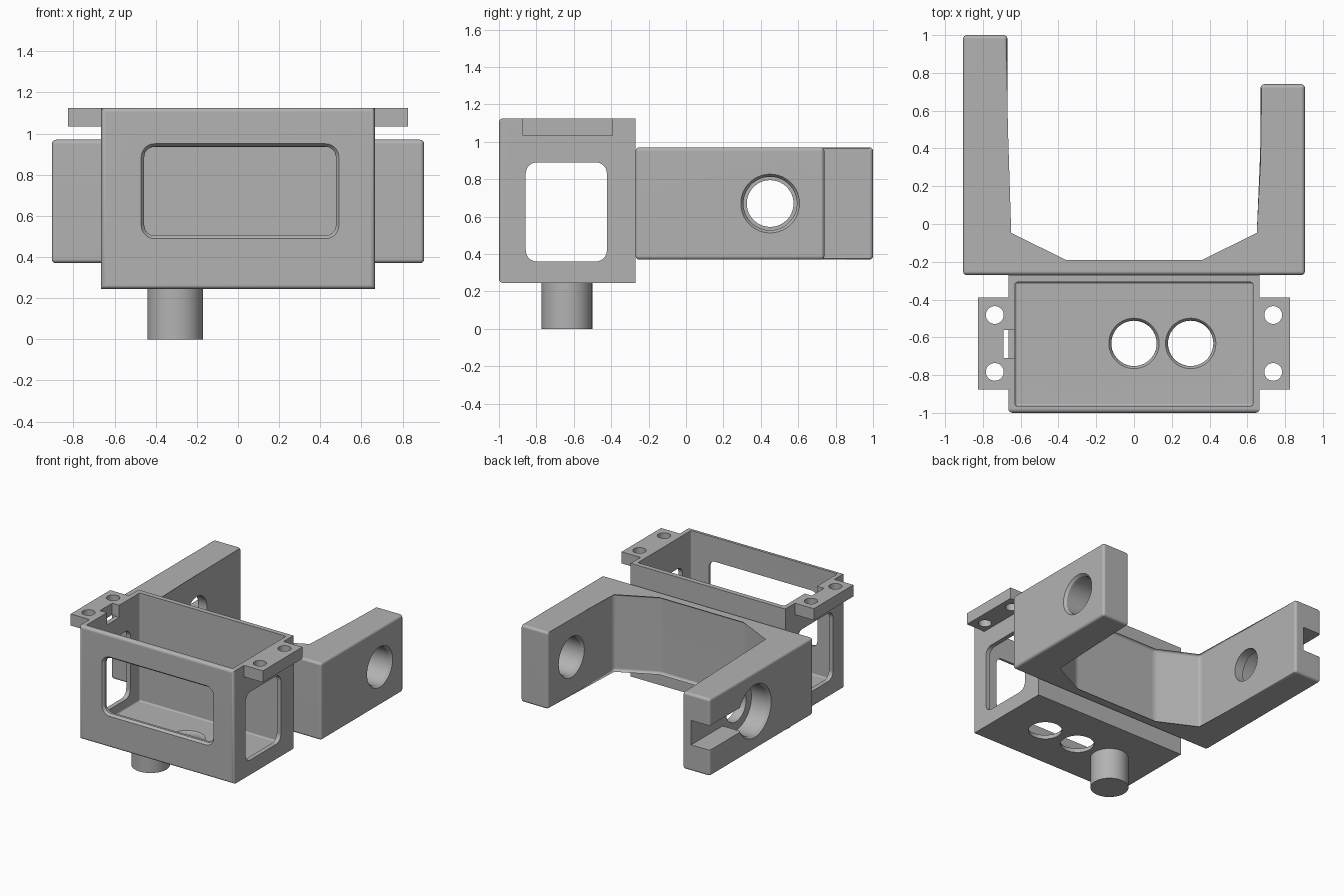
import bpy, bmesh
from math import pi, cos, sin, radians

cube = bpy.data.objects.get("Cube")
if cube:
    bpy.data.objects.remove(cube, do_unlink=True)

GREY = (0.45, 0.45, 0.45, 1)
mat = bpy.data.materials.new("plain_grey")
mat.use_nodes = True
mat.diffuse_color = GREY
mat.node_tree.nodes["Principled BSDF"].inputs["Base Color"].default_value = GREY


def make(name, bm):
    bmesh.ops.remove_doubles(bm, verts=bm.verts, dist=1e-5)
    bmesh.ops.recalc_face_normals(bm, faces=bm.faces)
    me = bpy.data.meshes.new(name)
    bm.to_mesh(me)
    bm.free()
    ob = bpy.data.objects.new(name, me)
    bpy.context.collection.objects.link(ob)
    me.materials.append(mat)
    return ob


def place(axis, a, b, d):
    return {"x": (d, a, b), "y": (a, d, b), "z": (a, b, d)}[axis]


def loft(bm, rings):
    rings = [[bm.verts.new(p) for p in ring] for ring in rings]
    n = len(rings[0])
    for low, high in zip(rings, rings[1:]):
        for i in range(n):
            j = (i + 1) % n
            bm.faces.new((low[i], low[j], high[j], high[i]))
    bm.faces.new(rings[0])
    bm.faces.new(rings[-1])


def rounded_prism(name, axis, centre, half, radius, sections, steps=8):
    """Rounded rectangle swept along an axis; sections are (position, grow)."""
    rings = []
    for d, grow in sections:
        ring = []
        for q, (sa, sb) in enumerate([(1, 1), (-1, 1), (-1, -1), (1, -1)]):
            for k in range(steps):
                t = (q + k / (steps - 1)) * pi / 2
                a = centre[0] + sa * (half[0] - radius) + (radius + grow) * cos(t)
                b = centre[1] + sb * (half[1] - radius) + (radius + grow) * sin(t)
                ring.append(place(axis, a, b, d))
        rings.append(ring)
    # drop the repeated points of full circles
    keep = [i for i in range(len(rings[0]))
            if sum((u - v) ** 2 for u, v in zip(rings[0][i], rings[0][i - 1])) > 1e-10]
    bm = bmesh.new()
    loft(bm, [[r[i] for i in keep] for r in rings])
    return make(name, bm)


def cylinder(name, axis, centre, r, sections):
    return rounded_prism(name, axis, centre, (r, r), r, sections, steps=12)


def block(name, x, y, z, bevel=0, pick=lambda e: True):
    bm = bmesh.new()
    loft(bm, [[(x[0], y[0], h), (x[1], y[0], h), (x[1], y[1], h), (x[0], y[1], h)] for h in z])
    if bevel:
        bmesh.ops.bevel(bm, geom=[e for e in bm.edges if pick(e)], offset=bevel,
                        segments=4, profile=0.5, affect="EDGES")
    return make(name, bm)


def cut(ob, *cutters):
    for cutter in cutters:
        mod = ob.modifiers.new("cut", "BOOLEAN")
        mod.operation = "DIFFERENCE"
        mod.solver = "EXACT"
        mod.object = cutter
        bpy.context.view_layer.objects.active = ob
        bpy.ops.object.modifier_apply(modifier=mod.name)
        bpy.data.objects.remove(cutter, do_unlink=True)


def finish(ob):
    bpy.ops.object.select_all(action="DESELECT")
    ob.select_set(True)
    bpy.context.view_layer.objects.active = ob
    bpy.ops.object.shade_smooth_by_angle(angle=radians(32))
    ob.modifiers.new("normals", "WEIGHTED_NORMAL").keep_sharp = True


# Open-topped housing with rounded front edges
housing = block("housing", (-0.665, 0.665), (-1, -0.27), (0.245, 1.125), 0.022,
                lambda e: all(v.co.y < -0.9 for v in e.verts))
cut(housing,
    block("cavity", (-0.63, 0.63), (-0.963, -0.308), (0.285, 1.3), 0.012),
    rounded_prism("front_window", "y", (0.01, 0.72), (0.465, 0.215), 0.05,
                  [(-1.02, 0.03), (-0.995, 0.012), (-0.982, 0.001), (-0.9, 0)]),
    rounded_prism("side_windows", "x", (-0.64, 0.625), (0.217, 0.265), 0.06,
                  [(-0.8, 0), (0.8, 0)]))
for x in (0, 0.3):
    cut(housing, cylinder("floor_hole", "z", (x, -0.632), 0.12,
                          [(0.2, 0), (0.265, 0), (0.28, 0.008), (0.3, 0.03)]))


def latch_notch():
    return block("latch_notch", (-0.69, -0.6), (-0.71, -0.56), (1.03, 1.3))


cut(housing, latch_notch())
finish(housing)

# Mounting tabs with screw holes; the right one has a notch
for side, name in ((1, "left_tab"), (-1, "right_tab")):
    tab = block(name, sorted((side * 0.665, side * 0.827)), (-0.875, -0.39), (1.035, 1.125))
    for y in (-0.482, -0.783):
        cut(tab, cylinder("screw_hole", "z", (side * 0.737, y), 0.047, [(0.9, 0), (1.3, 0)]))
    if side < 0:
        cut(tab, latch_notch())
    finish(tab)

# Round peg under the floor
finish(cylinder("peg", "z", (-0.305, -0.637), 0.136, [(0, 0), (0.26, 0)]))

# U-shaped bracket behind the housing
outline = [(-0.905, -0.27), (0.905, -0.27), (0.905, 0.74), (0.67, 0.74), (0.67, -0.06),
           (0.365, -0.21), (-0.365, -0.21), (-0.67, -0.06), (-0.67, 1), (-0.905, 1)]
bm = bmesh.new()
loft(bm, [[(x, y, z) for x, y in outline] for z in (0.37, 0.97)])
bmesh.ops.bevel(bm, geom=bm.edges[:], offset=0.02, segments=4, profile=0.5, affect="EDGES")
bracket = make("bracket", bm)
pivot = (0.45, 0.67)
cut(bracket,
    # short arm: through hole with eased rims
    cylinder("left_pivot_hole", "x", pivot, 0.143,
             [(0.64, 0.04), (0.675, 0.01), (0.69, 0), (0.885, 0), (0.9, 0.01), (0.935, 0.04)]),
    # long arm: through hole, wide recess and an entry slot from the arm tip
    cylinder("right_pivot_hole", "x", pivot, 0.125, [(-1, 0), (-0.6, 0)]),
    cylinder("right_recess", "x", pivot, 0.19,
             [(-0.94, 0.04), (-0.9, 0.01), (-0.885, 0), (-0.745, 0)]),
    block("entry_slot", (-1, -0.745), (0.45, 1.1), (0.575, 0.765)))
finish(bracket)
